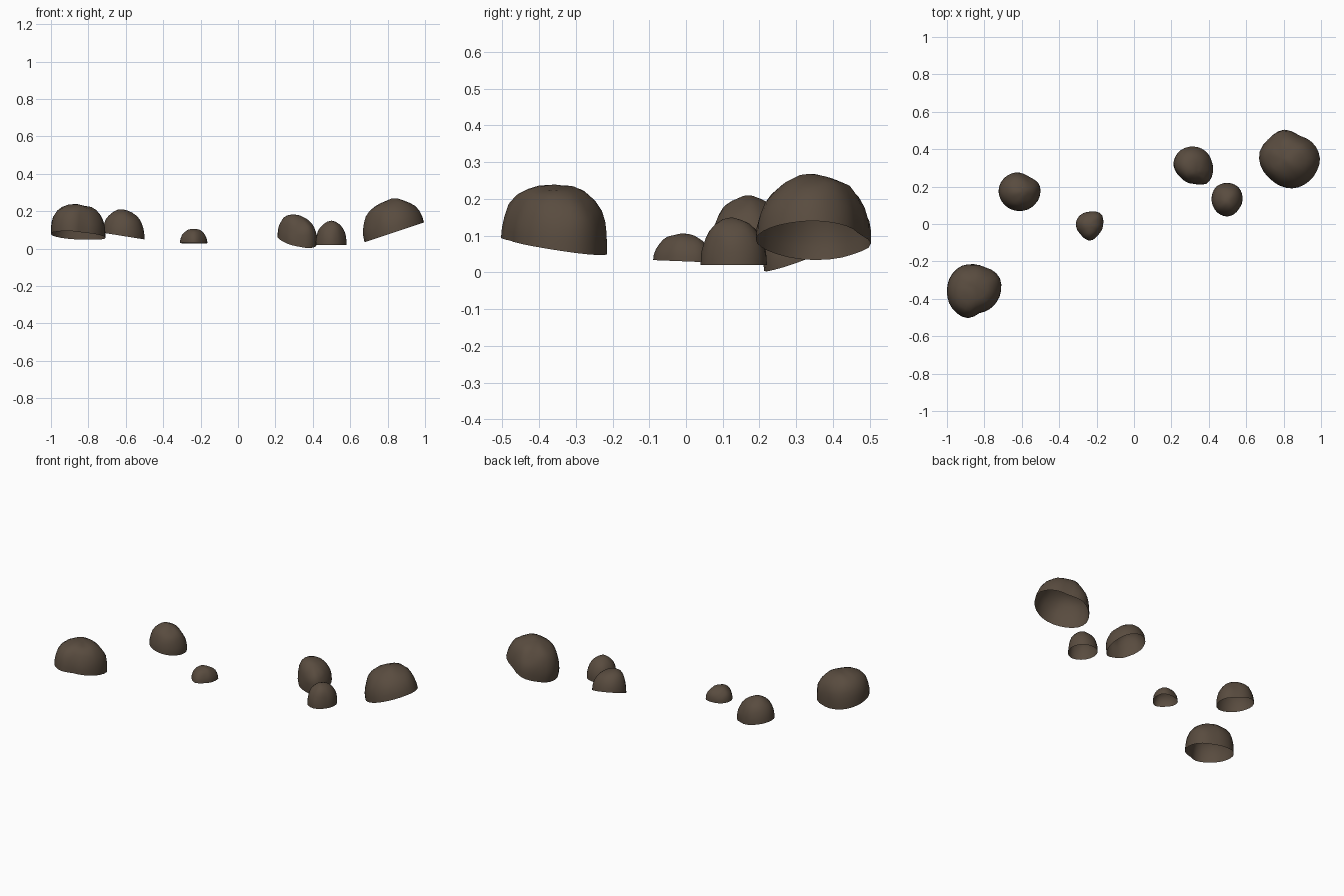
import bpy, bmesh, math
from mathutils import Vector, noise

if "Cube" in bpy.data.objects:
    bpy.data.objects.remove(bpy.data.objects["Cube"])

stone = bpy.data.materials.new("dark brown stone")
stone.diffuse_color = (0.10, 0.072, 0.05, 1)
stone.use_nodes = True
stone.node_tree.nodes["Principled BSDF"].inputs["Base Color"].default_value = stone.diffuse_color
SEGS, RINGS = 28, 8


def rock(name, centre, height, slope, power, lean, outline):
    """Hollow lumpy dome: plan outline, tilted open rim, rounded top."""
    c = Vector(centre)
    polar = sorted((math.atan2(y - c.y, x - c.x), math.hypot(x - c.x, y - c.y))
                   for x, y in outline)
    t = 2 * math.pi
    polar = [(polar[-1][0] - t, polar[-1][1])] + polar + [(polar[0][0] + t, polar[0][1])]

    def plan_radius(a):
        for (a0, r0), (a1, r1) in zip(polar, polar[1:]):
            if a0 <= a <= a1:
                return r0 + (r1 - r0) * (a - a0) / (a1 - a0)
        return polar[0][1]

    n = Vector((-slope[0], -slope[1], 1)).normalized()
    u = Vector((1, 0, slope[0])).normalized()
    v = n.cross(u)

    def point(phi, theta):
        d = math.cos(theta) * (math.cos(phi) * u + math.sin(phi) * v) + math.sin(theta) * n
        flat = math.hypot(d.x, d.y)
        # the plan radius is averaged out close to the vertical axis
        mean = sum(r for _, r in polar) / len(polar)
        w = min(1, flat * 1.4)
        r = plan_radius(math.atan2(d.y, d.x)) * w + mean * (1 - w)
        h = height * (1 + lean[0] * d.x + lean[1] * d.y)
        s = ((flat / r) ** power + (abs(d.z) / h) ** power) ** (-1 / power)
        s *= 1 + 0.05 * noise.noise(d * 2.5 + c * 9) * math.sin(theta)
        return c + d * s

    bm = bmesh.new()
    rings = [[bm.verts.new(point(t * i / SEGS, math.pi / 2 * j / RINGS)) for i in range(SEGS)]
             for j in range(RINGS)]
    for lo, hi in zip(rings, rings[1:]):
        for i in range(SEGS):
            k = (i + 1) % SEGS
            bm.faces.new((lo[i], lo[k], hi[k], hi[i]))
    top = bm.verts.new(point(0, math.pi / 2))
    for i in range(SEGS):
        bm.faces.new((rings[-1][i], rings[-1][(i + 1) % SEGS], top))
    for f in bm.faces:
        f.smooth = True
    me = bpy.data.meshes.new(name)
    bm.to_mesh(me)
    bm.free()
    me.materials.append(stone)
    bpy.context.collection.objects.link(bpy.data.objects.new(name, me))


# large rocks at the two ends
rock("large_rock_right", (.845, .35, .09), .175, (.335, 0), 2.15, (0, 0),
     [(.795, .505), (.885, .47), (.975, .415), (1, .345), (.98, .28), (.94, .23),
      (.84, .19), (.735, .235), (.67, .33), (.68, .41), (.725, .46)])
rock("large_rock_left", (-.855, -.36, .07), .165, (-.06, -.148), 2.7, (-.1, 0),
     [(-.88, -.215), (-.8, -.23), (-.72, -.28), (-.71, -.35), (-.74, -.425), (-.825, -.475),
      (-.895, -.505), (-.98, -.44), (-1, -.36), (-.99, -.3), (-.935, -.23)])
# medium rocks
rock("medium_rock_left", (-.612, .172, .067), .138, (-.16, 0), 2.2, (-.1, 0),
     [(-.635, .275), (-.56, .25), (-.505, .21), (-.5, .175), (-.54, .095), (-.62, .07),
      (-.69, .1), (-.725, .185), (-.7, .24)])
rock("medium_rock_right", (.315, .31, .045), .135, (-.15, .35), 2.4, (-.2, 0),
     [(.295, .415), (.36, .405), (.415, .335), (.415, .25), (.39, .215), (.325, .215),
      (.245, .255), (.21, .32), (.24, .39)])
# small rocks
rock("small_rock_right", (.5, .125, .02), .127, (0, 0), 2.2, (0, 0),
     [(.49, .22), (.555, .2), (.58, .13), (.56, .08), (.5, .04), (.425, .09),
      (.415, .135), (.44, .2)])
rock("small_rock_middle", (-.237, -.008, .03), .075, (0, -.04), 2.1, (0, 0),
     [(-.24, .065), (-.175, .055), (-.165, 0), (-.19, -.055), (-.235, -.09),
      (-.285, -.055), (-.31, .01), (-.295, .04)])
